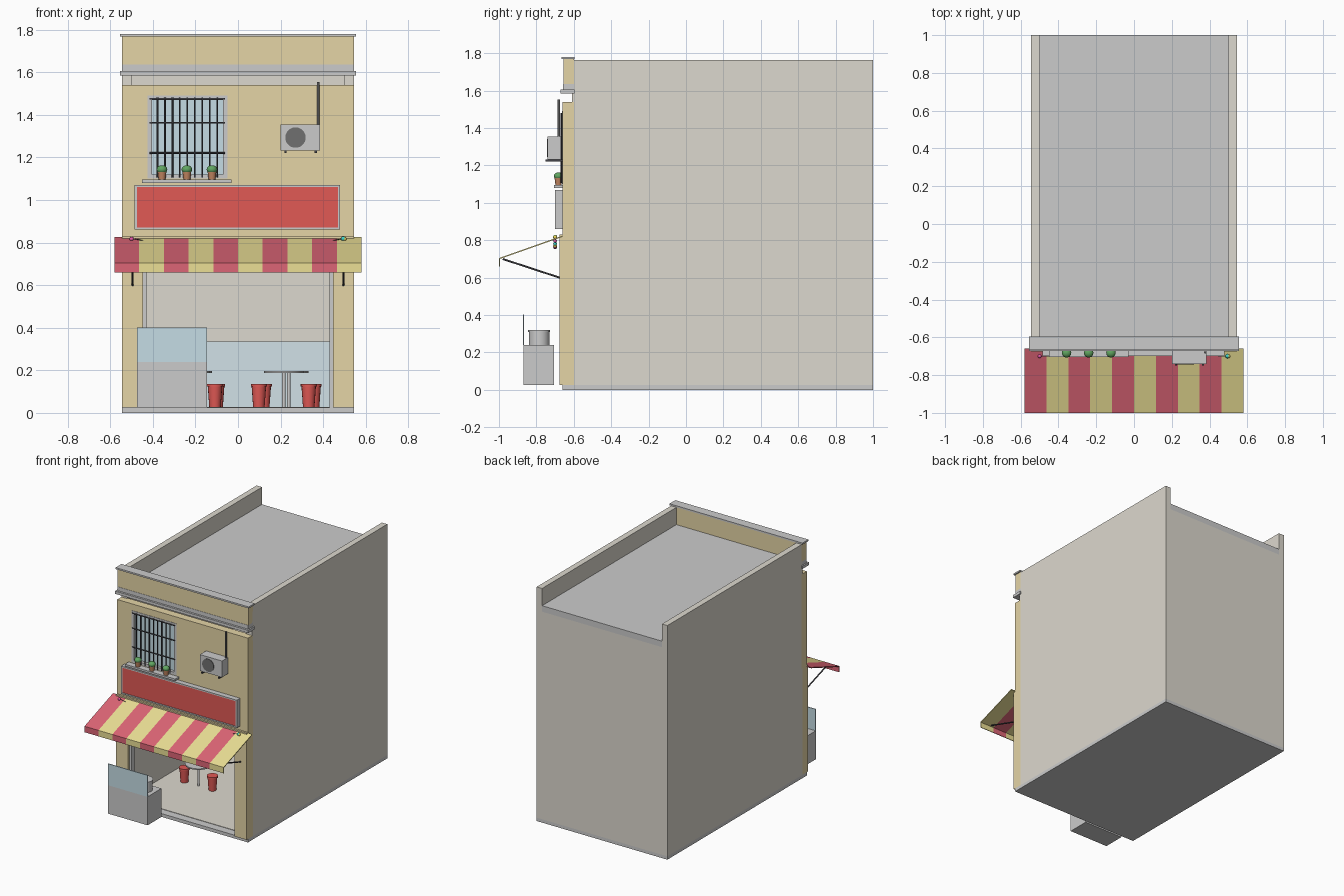
import bpy, bmesh, math
from mathutils import Vector, Matrix

if "Cube" in bpy.data.objects:
    bpy.data.objects.remove(bpy.data.objects["Cube"])


def mat(name, r, g, b):
    m = bpy.data.materials.new(name)
    m.diffuse_color = (r, g, b, 1)
    m.use_nodes = True
    m.node_tree.nodes["Principled BSDF"].inputs["Base Color"].default_value = m.diffuse_color
    return m


TAN = mat("tan_paint", 0.78, 0.66, 0.38)
BEIGE = mat("beige_plaster", 0.72, 0.69, 0.62)
RED = mat("red", 0.75, 0.10, 0.09)
PINK = mat("awning_red", 0.72, 0.13, 0.18)
YELLOW = mat("awning_yellow", 0.83, 0.74, 0.30)
GLASS = mat("pale_glass", 0.56, 0.72, 0.78)
TILE = mat("pale_tile", 0.64, 0.75, 0.80)
DARK = mat("dark_metal", 0.06, 0.06, 0.07)
FAN = mat("fan_grey", 0.16, 0.16, 0.16)
CLAY = mat("clay", 0.55, 0.24, 0.12)
GREEN = mat("leaf", 0.12, 0.38, 0.12)
BULBS = [mat("bulb_pink", 0.8, 0.1, 0.4), mat("bulb_yellow", 0.9, 0.7, 0.1),
         mat("bulb_teal", 0.05, 0.65, 0.6)]


def finish(name, bm, material=None, smooth=False):
    bmesh.ops.recalc_face_normals(bm, faces=bm.faces)
    me = bpy.data.meshes.new(name)
    bm.to_mesh(me)
    bm.free()
    ob = bpy.data.objects.new(name, me)
    bpy.context.collection.objects.link(ob)
    if material:
        me.materials.append(material)
    if smooth:
        bpy.context.view_layer.objects.active = ob
        ob.select_set(True)
        bpy.ops.object.shade_smooth_by_angle(angle=math.radians(40))
        ob.select_set(False)
    return ob


def boxes(name, spans, material=None):
    """Each span is x0, x1, y0, y1, z0, z1; all go into one object."""
    bm = bmesh.new()
    for x0, x1, y0, y1, z0, z1 in spans:
        m = Matrix.Translation(((x0 + x1) / 2, (y0 + y1) / 2, (z0 + z1) / 2))
        bmesh.ops.create_cube(bm, size=1, matrix=m @ Matrix.Diagonal((x1 - x0, y1 - y0, z1 - z0, 1)))
    return finish(name, bm, material)


def rods(name, parts, material=None, sides=16):
    """Each part is start, end, start radius, end radius."""
    bm = bmesh.new()
    for a, b, r0, r1 in parts:
        a, b = Vector(a), Vector(b)
        d = b - a
        m = Matrix.Translation((a + b) / 2) @ d.to_track_quat('Z', 'Y').to_matrix().to_4x4()
        bmesh.ops.create_cone(bm, cap_ends=True, segments=sides, radius1=r0, radius2=r1,
                              depth=d.length, matrix=m)
    return finish(name, bm, material, True)


def balls(name, centres, r, material, squash=1):
    bm = bmesh.new()
    for c in centres:
        bmesh.ops.create_uvsphere(bm, u_segments=16, v_segments=10, radius=r,
                                  matrix=Matrix.Translation(c) @ Matrix.Diagonal((1, 1, squash, 1)))
    return finish(name, bm, material, True)


def ring(x0, x1, z0, z1, t, y0, y1):
    """Four spans forming a rectangular frame."""
    return [(x0, x1, y0, y1, z0, z0 + t), (x0, x1, y0, y1, z1 - t, z1),
            (x0, x0 + t, y0, y1, z0 + t, z1 - t), (x1 - t, x1, y0, y1, z0 + t, z1 - t)]


# Shell: slabs and walls
W = 0.545
boxes("ground_slab", [(-W, W, -0.66, 1, 0, 0.025)])
boxes("side_walls", [(-W, -0.5, -0.61, 1, 0.025, 1.765), (0.5, W, -0.61, 1, 0.025, 1.765)], BEIGE)
boxes("rear_wall", [(-0.5, 0.5, 0.955, 1, 0.025, 1.59)], BEIGE)
boxes("shop_floor", [(-0.5, 0.5, -0.6, 0.955, 0.025, 0.028)], BEIGE)
boxes("upper_floor", [(-0.5, 0.5, -0.6, 0.955, 0.80, 0.83)], BEIGE)
boxes("rear_wall_tiles", [(-0.5, 0.5, 0.945, 0.955, 0.028, 0.335)], TILE)
boxes("roof_slab", [(-0.5, 0.5, -0.6, 1, 1.59, 1.635), (-W, W, -0.657, -0.6, 1.605, 1.635)])

# Facade with window opening, piers and parapet
boxes("facade", [(-W, W, -0.66, -0.60, 0.83, 1.10), (-W, W, -0.66, -0.60, 1.49, 1.54),
                 (-W, -0.425, -0.66, -0.60, 1.10, 1.49), (-0.05, W, -0.66, -0.60, 1.10, 1.49)], TAN)
boxes("piers_and_lintel", [(-W, -0.445, -0.675, -0.60, 0.025, 0.83),
                           (0.445, W, -0.675, -0.60, 0.025, 0.83),
                           (-0.445, 0.445, -0.675, -0.60, 0.74, 0.83)], TAN)
boxes("front_parapet", [(-W, W, -0.655, -0.60, 1.635, 1.77)], TAN)
boxes("parapet_cap", [(-0.555, 0.555, -0.665, -0.595, 1.768, 1.78)])
boxes("cornice", [(-0.555, 0.555, -0.672, -0.595, 1.585, 1.606)])
boxes("shutter_guides", [(-0.445, -0.43, -0.655, -0.62, 0.025, 0.74),
                         (0.43, 0.445, -0.655, -0.62, 0.025, 0.74)])

# Window, grille and sill
boxes("window_frame", ring(-0.425, -0.05, 1.10, 1.49, 0.02, -0.663, -0.61))
boxes("window_glass", [(-0.405, -0.07, -0.64, -0.63, 1.12, 1.47)], GLASS)
grille = [((x, -0.668, 1.105), (x, -0.668, 1.48), 0.004, 0.004)
          for x in [-0.378 + 0.035 * i for i in range(9)]]
grille += [((-0.415, -0.668, z), (-0.06, -0.668, z), 0.004, 0.004) for z in (1.22, 1.362, 1.475)]
rods("window_grille", grille, DARK, 8)
boxes("window_sill", [(-0.45, -0.03, -0.705, -0.655, 1.08, 1.095)])

# Potted plants on the sill
px = (-0.357, -0.24, -0.122)
rods("plant_pots", [((x, -0.682, 1.095), (x, -0.682, 1.135), 0.016, 0.021) for x in px], CLAY)
balls("plants", [(x, -0.682, 1.143) for x in px], 0.025, GREEN, 0.8)

# Blank sign board
boxes("sign_frame", ring(-0.485, 0.48, 0.86, 1.07, 0.01, -0.70, -0.658))
boxes("sign_panel", [(-0.475, 0.47, -0.695, -0.66, 0.87, 1.06)], RED)

# Air conditioner
boxes("aircon_body", [(0.20, 0.385, -0.74, -0.667, 1.232, 1.355)])
rods("aircon_fan", [((0.27, -0.739, 1.293), (0.27, -0.744, 1.293), 0.048, 0.048)], FAN, 32)
boxes("aircon_brackets", [(x - 0.005, x + 0.005, -0.75, -0.658, 1.22, 1.232) for x in (0.223, 0.365)], DARK)
rods("aircon_pipe", [((0.376, -0.68, 1.35), (0.376, -0.68, 1.553), 0.006, 0.006)], FAN, 12)

# Striped awning: one folded sheet profile swept per stripe
profile = [(-0.66, 0.825), (-1, 0.705), (-1, 0.66), (-0.995, 0.66), (-0.995, 0.70), (-0.66, 0.818)]
for colour, start, label in ((PINK, 0, "red"), (YELLOW, 1, "yellow")):
    bm = bmesh.new()
    for i in range(start, 10, 2):
        f = bm.faces.new([bm.verts.new((-0.58 + 0.116 * i, y, z)) for y, z in profile])
        ext = bmesh.ops.extrude_face_region(bm, geom=[f], use_keep_orig=True)["geom"]
        bmesh.ops.translate(bm, vec=(0.116, 0, 0),
                            verts=[v for v in ext if isinstance(v, bmesh.types.BMVert)])
    finish("awning_stripes_" + label, bm, colour)
rods("awning_arms", [((x, -0.675, 0.60), (x, -0.98, 0.70), 0.005, 0.005) for x in (-0.495, 0.495)], DARK, 10)

# String of coloured bulbs
pts = [(-0.5 + 0.1 * i, -0.70, 0.765 + 0.055 * ((i - 5) / 5) ** 2) for i in range(11)]
rods("light_wire", [(a, b, 0.002, 0.002) for a, b in zip(pts, pts[1:])], DARK, 6)
for k, m in enumerate(BULBS):
    balls("bulbs_%d" % k, [(x, y, z - 0.003) for x, y, z in pts[k::3]], 0.010, m)
balls("end_bulb", [(0.495, -0.70, 0.818)], 0.011, BULBS[2])

# Food cart with glass screen and cooking pot
boxes("cart_counter", [(-0.475, -0.145, -0.87, -0.705, 0.025, 0.24)])
boxes("cart_glass", [(-0.475, -0.145, -0.872, -0.866, 0.24, 0.402)], GLASS)
rods("cooking_pot", [((-0.23, -0.785, 0.24), (-0.23, -0.785, 0.31), 0.055, 0.055),
                     ((-0.23, -0.785, 0.31), (-0.23, -0.785, 0.32), 0.059, 0.059)], None, 32)

# Tables and stools inside the shop
tables, stools = [], []
for x, y in ((-0.225, -0.15), (0.215, -0.10), (-0.215, 0.45), (0.238, 0.5)):
    tables += [((x, y, 0.028), (x, y, 0.19), 0.008, 0.008),
               ((x, y, 0.188), (x, y, 0.197), 0.092, 0.092)]
    for s in (x - 0.117, x + 0.117):
        stools += [((s, y, 0.028), (s, y, 0.125), 0.027, 0.034),
                   ((s, y, 0.123), (s, y, 0.136), 0.038, 0.038)]
rods("tables", tables, None, 24)
rods("stools", stools, RED, 16)
